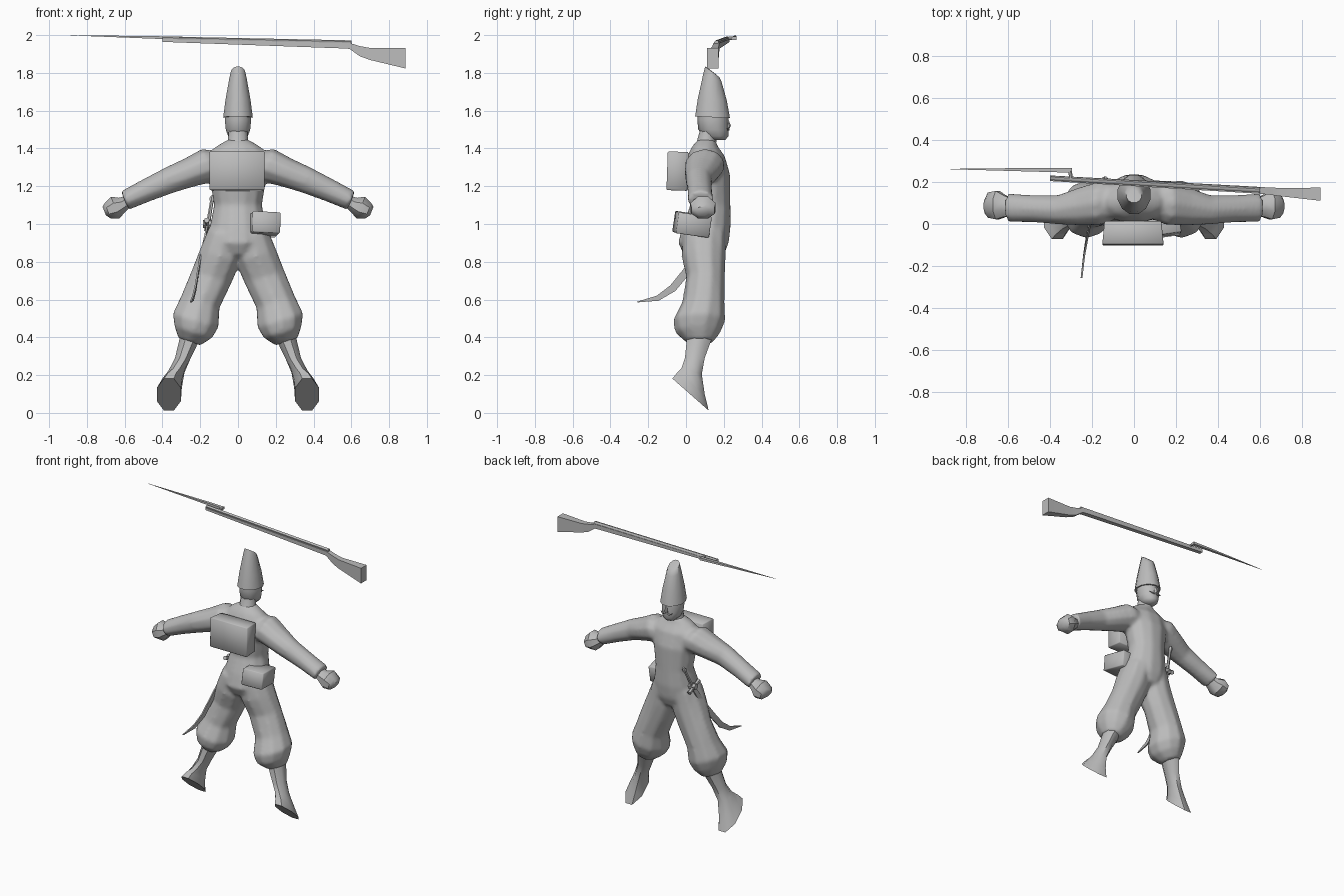
import bpy, bmesh, math
from mathutils import Vector, Matrix

if "Cube" in bpy.data.objects:
    bpy.data.objects.remove(bpy.data.objects["Cube"])

grey = bpy.data.materials.new("plain grey")
grey.diffuse_color = (0.5, 0.5, 0.5, 1)
grey.use_nodes = True
grey.node_tree.nodes["Principled BSDF"].inputs["Base Color"].default_value = grey.diffuse_color


def select(ob):
    bpy.ops.object.select_all(action='DESELECT')
    ob.select_set(True)
    bpy.context.view_layer.objects.active = ob


def finish(name, bm, angle=45):
    bmesh.ops.recalc_face_normals(bm, faces=bm.faces)
    me = bpy.data.meshes.new(name)
    bm.to_mesh(me)
    bm.free()
    me.materials.append(grey)
    ob = bpy.data.objects.new(name, me)
    bpy.context.collection.objects.link(ob)
    select(ob)
    bpy.ops.object.shade_smooth_by_angle(angle=math.radians(angle))
    return ob


def skin(bm, rings, sides, flip=1):
    """Skin rings given as (centre, u axis, v axis); flip=-1 mirrors in x."""
    loops = []
    for c, u, v in rings:
        c, u, v = (Vector((w[0] * flip, w[1], w[2])) for w in (c, u, v))
        a = [2 * math.pi * (i + 0.5) / sides for i in range(sides)]
        loops.append([bm.verts.new(c + u * math.cos(t) + v * math.sin(t)) for t in a])
    faces = [bm.faces.new(loops[0]), bm.faces.new(loops[-1])]
    for p, q in zip(loops, loops[1:]):
        for i in range(sides):
            j = (i + 1) % sides
            faces.append(bm.faces.new((p[i], p[j], q[j], q[i])))
    bmesh.ops.recalc_face_normals(bm, faces=faces)


def loft(name, rings, sides=8, angle=45, mirror=False):
    bm = bmesh.new()
    skin(bm, rings, sides)
    if mirror:
        skin(bm, rings, sides, -1)
    return finish(name, bm, angle)


def upright(cx, z, hw, y0, y1, tx=0.0, ty=0.0):
    """Ring around a vertical part, tilted by slopes tx and ty."""
    hd = (y1 - y0) / 2
    return ((cx, (y0 + y1) / 2, z), (hw, 0, hw * tx), (0, hd, hd * ty))


def sideways(x, y, z, hy, hz, lean=0.0):
    """Ring around a part running along x."""
    return ((x, y, z), (0, hy, 0), (hz * lean, 0, hz))


def rod(name, pts, radii, sides=6):
    """Round rod through points."""
    rings = []
    for i, p in enumerate(pts):
        d = Vector(pts[min(i + 1, len(pts) - 1)]) - Vector(pts[max(i - 1, 0)])
        u = d.orthogonal().normalized()
        v = d.normalized().cross(u)
        rings.append((p, u * radii[i], v * radii[i]))
    return loft(name, rings, sides)


def box(name, centre, size, turn=(0, 0, 0), taper=1.0):
    """Soft-edged box whose +y face is scaled by taper."""
    bm = bmesh.new()
    bmesh.ops.create_cube(bm, size=1)
    for v in bm.verts:
        k = taper if v.co.y > 0 else 1
        v.co = Vector((v.co.x * size[0] * k, v.co.y * size[1], v.co.z * size[2]))
    bmesh.ops.bevel(bm, geom=bm.edges[:], offset=0.005, segments=1, affect='EDGES')
    rot = Matrix.Identity(3)
    for ang, ax in zip(turn, 'XYZ'):
        rot = Matrix.Rotation(math.radians(ang), 3, ax) @ rot
    for v in bm.verts:
        v.co = rot @ v.co + Vector(centre)
    return finish(name, bm, 50)


# Uniform: torso, baggy trousers and sleeves fused into one smooth skin
torso = [upright(0, *r) for r in (
    (1.45, .05, .065, .155), (1.41, .12, .03, .17), (1.36, .175, .005, .208),
    (1.26, .157, 0, .237), (1.1, .13, .02, .238), (.99, .152, -.022, .24),
    (.90, .165, -.045, .23), (.84, .1, -.015, .205), (.805, .03, .05, .15))]
trouser = [upright(*r, 0.3) for r in (
    (.075, .95, .085, -.02, .215), (.095, .83, .112, -.025, .212), (.14, .72, .11, 0, .207),
    (.2, .585, .106, -.022, .205), (.224, .49, .126, -.07, .21), (.236, .428, .104, -.06, .185),
    (.256, .375, .06, 0, .145))]
sleeve = [sideways(*r, .4) for r in (
    (.07, .11, 1.32, .08, .06), (.155, .1, 1.312, .108, .088), (.25, .085, 1.275, .095, .075),
    (.36, .068, 1.233, .072, .067), (.48, .073, 1.18, .067, .058),
    (.6, .078, 1.124, .07, .051))]
bm = bmesh.new()
skin(bm, torso, 12)
for side in (1, -1):
    skin(bm, trouser, 10, side)
    skin(bm, sleeve, 10, side)
uniform = finish("uniform", bm, 60)
remesh = uniform.modifiers.new("fuse", 'REMESH')
remesh.mode = 'VOXEL'
remesh.voxel_size = 0.012
remesh.use_smooth_shade = True
relax = uniform.modifiers.new("relax", 'SMOOTH')
relax.factor = 0.5
relax.iterations = 8

# Gaiters with downward pointing shoes, and fists
loft("gaiter", [upright(*r) for r in (
    (.252, .40, .06, 0, .145), (.292, .29, .045, -.01, .103),
    (.325, .22, .045, -.028, .088, 0, -.3), (.35, .155, .057, -.055, .105, 0, -.75),
    (.366, .097, .069, -.08, .128, 0, -.88))], 8, 50, True)
loft("hand", [sideways(*r, .4) for r in (
    (.58, .08, 1.12, .045, .032), (.615, .085, 1.1, .055, .042), (.65, .09, 1.087, .073, .062),
    (.69, .09, 1.07, .065, .044), (.708, .085, 1.068, .037, .024))], 8, 40, True)

# Neck and head
loft("neck", [upright(0, *r) for r in (
    (1.39, .075, .035, .165), (1.43, .056, .055, .16), (1.5, .052, .075, .165))], 10, 60)
loft("head", [upright(0, *r) for r in (
    (1.445, .035, .13, .208), (1.465, .055, .09, .225), (1.5, .068, .065, .225),
    (1.55, .073, .06, .225), (1.6, .07, .06, .22))], 10, 60)
loft("nose", [upright(0, *r) for r in (
    (1.508, .014, .2, .232), (1.52, .013, .2, .238), (1.555, .007, .2, .224))], 6)
for s in (-1, 1):
    rod("moustache", [(0, .224, 1.503), (s * .025, .226, 1.499), (s * .046, .218, 1.507)],
        [.007, .006, .002], 5)

# Tall tapering hat with a slanted crown
loft("hat", [upright(0, *r) for r in (
    (1.565, .081, .045, .236, 0, -.05), (1.66, .068, .06, .218, 0, -.05),
    (1.77, .047, .088, .19, 0, -.35), (1.805, .038, .1, .178, 0, -.75),
    (1.808, .02, .115, .162, 0, -.75))], 12, 60)

# Backpack and hip pouch
box("backpack", (-.005, -.045, 1.28), (.292, .11, .205), (-2, 0, 0), .93)
box("pouch", (.138, .032, .998), (.15, .178, .112), (-8, 3, 8))

# Curved sabre
blade = ((-.162, .15, .99), (-.19, .08, .86), (-.212, .0, .745), (-.225, -.07, .66),
         (-.238, -.15, .607), (-.25, -.258, .587))
widths = (.02, .026, .029, .028, .02, .003)
rings = []
for i, p in enumerate(blade):
    d = (Vector(blade[min(i + 1, 5)]) - Vector(blade[max(i - 1, 0)])).normalized()
    across = d.cross(Vector((1, 0, 0))).normalized()
    rings.append((p, across * widths[i], Vector((.006, 0, 0))))
loft("sabre_blade", rings, 4, 60)
rod("sabre_grip", [(-.16, .15, .99), (-.147, .185, 1.07), (-.138, .21, 1.125)],
    [.012, .01, .01])
rod("sabre_pommel", [(-.14, .205, 1.115), (-.137, .213, 1.133), (-.134, .22, 1.15)],
    [.009, .016, .007])
rod("sabre_guard", [(-.165, .09, 1.02), (-.165, .15, .995), (-.165, .2, .97)],
    [.015, .009, .015])
rod("sabre_hanger", [(-.185, .15, 1.0), (-.135, .15, 1.0)], [.022, .022])

# Musket held above, with bayonet
loft("musket_stock", [sideways(*r) for r in (
    (.888, .142, 1.877, .044, .076), (.70, .152, 1.9, .028, .045),
    (.645, .157, 1.915, .024, .038), (.59, .161, 1.943, .023, .022),
    (.54, .164, 1.945, .023, .021), (-.4, .218, 1.972, .019, .011))], 4, 30)
rod("musket_barrel", [(.6, .162, 1.961), (-.4, .22, 1.983)], [.012, .011], 8)
rod("bayonet_socket", [(-.3, .215, 1.982), (-.305, .255, 1.984)], [.009, .009])
loft("bayonet", [sideways(*r) for r in (
    (-.295, .256, 1.983, .016, .012), (-.42, .258, 1.987, .014, .01),
    (-.887, .262, 1.999, .001, .001))], 4, 30)
